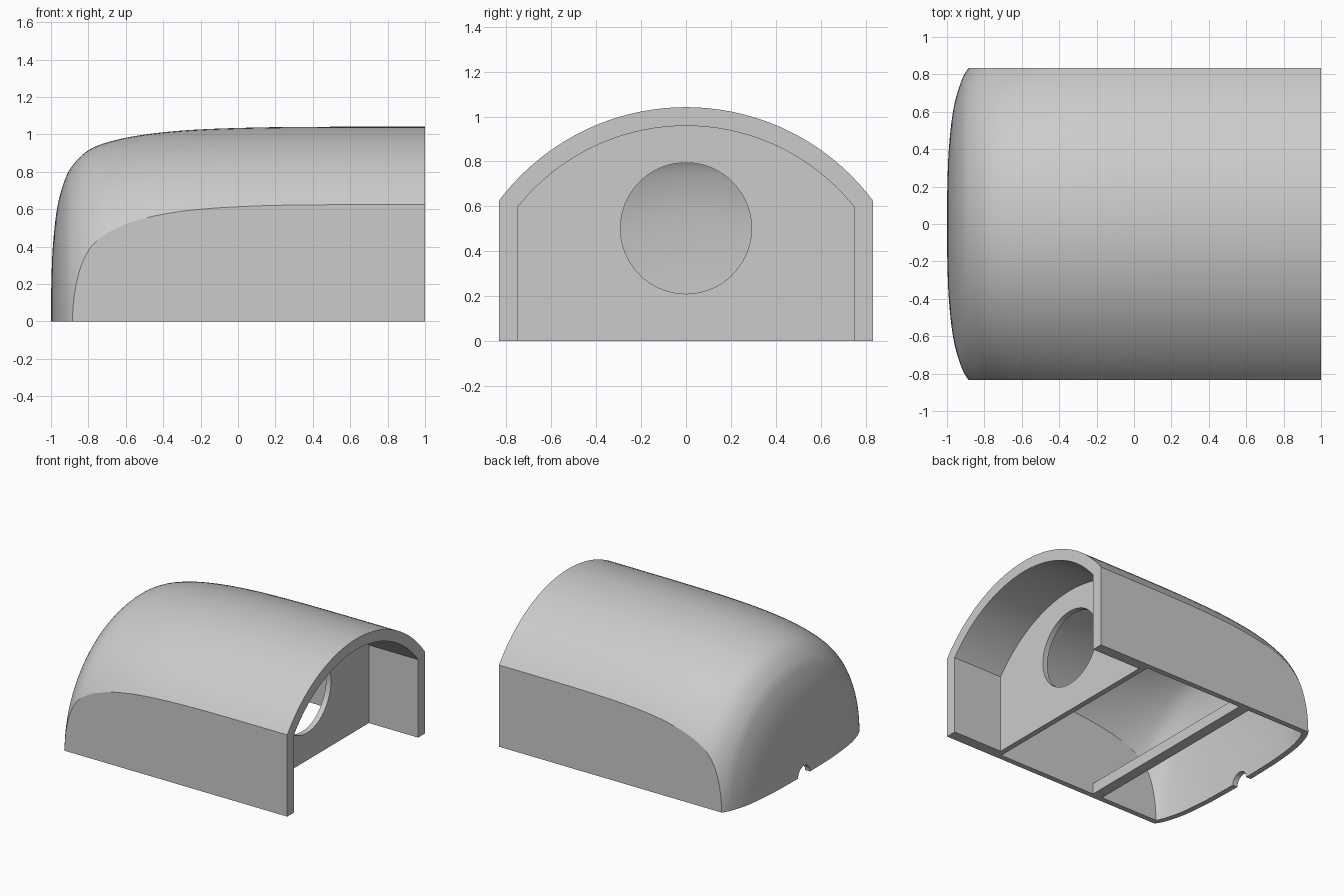
import bpy, bmesh, math
from mathutils import Vector, Matrix

cube = bpy.data.objects.get("Cube")
if cube:
    bpy.data.objects.remove(cube, do_unlink=True)

THIN = 0.0417
THICK = 2 * THIN
HALF_WIDTH = 0.833
BAY_START = 0.583

grey = bpy.data.materials.new("plain grey")
grey.use_nodes = True
grey.diffuse_color = (0.6, 0.6, 0.6, 1)
grey.node_tree.nodes["Principled BSDF"].inputs["Base Color"].default_value = (0.6, 0.6, 0.6, 1)


def make_object(name, bm):
    bmesh.ops.recalc_face_normals(bm, faces=bm.faces)
    mesh = bpy.data.meshes.new(name)
    bm.to_mesh(mesh)
    bm.free()
    mesh.materials.append(grey)
    obj = bpy.data.objects.new(name, mesh)
    bpy.context.collection.objects.link(obj)
    return obj


def box(name, low, high):
    bm = bmesh.new()
    low, high = Vector(low), Vector(high)
    size = Matrix.Diagonal((*(high - low), 1))
    bmesh.ops.create_cube(bm, size=1, matrix=Matrix.Translation((low + high) / 2) @ size)
    return make_object(name, bm)


def rod(name, radius, x, z, length):
    # Cylinder along the x axis
    bm = bmesh.new()
    place = Matrix.Translation((x, 0, z)) @ Matrix.Rotation(math.pi / 2, 4, 'Y')
    bmesh.ops.create_cone(bm, cap_ends=True, segments=128, radius1=radius,
                          radius2=radius, depth=length, matrix=place)
    return make_object(name, bm)


def lathe(name, profile):
    # Solid of revolution about the x axis
    bm = bmesh.new()
    verts = [bm.verts.new((x, 0, r)) for x, r in profile]
    edges = [bm.edges.new(pair) for pair in zip(verts, verts[1:])]
    bmesh.ops.spin(bm, geom=verts + edges, cent=(0, 0, 0), axis=(1, 0, 0),
                   angle=math.tau, steps=128)
    bmesh.ops.remove_doubles(bm, verts=bm.verts, dist=1e-5)
    return make_object(name, bm)


def combine(obj, other, operation):
    # Apply a boolean, then drop the second solid
    mod = obj.modifiers.new(operation, 'BOOLEAN')
    mod.operation, mod.solver, mod.object = operation, 'EXACT', other
    bpy.context.view_layer.update()
    graph = bpy.context.evaluated_depsgraph_get()
    mesh = bpy.data.meshes.new_from_object(obj.evaluated_get(graph))
    obj.modifiers.clear()
    obj.data = mesh
    bpy.data.objects.remove(other, do_unlink=True)


def smooth_curve(points, steps=6):
    # Catmull-Rom curve through the points
    pts = [Vector(p) for p in points]
    pts = [Vector((pts[1].x, -pts[1].y))] + pts + [2 * pts[-1] - pts[-2]]
    out = []
    for a, b, c, d in zip(pts, pts[1:], pts[2:], pts[3:]):
        for i in range(steps):
            t = i / steps
            out.append(b + (c - a) * t / 2 + (2 * a - 5 * b + 4 * c - d) * t**2 / 2
                       + (3 * b - a - 3 * c + d) * t**3 / 2)
    return out + [pts[-2]]


def inset(curve, depth):
    # Inner skin at an even distance from the outer one
    out = [curve[0] + Vector((depth, 0))]
    for before, p, after in zip(curve, curve[1:], curve[2:]):
        along = (after - before).normalized()
        out.append(p + Vector((along.y, -along.x)) * depth)
    return out


# Nose-to-tail profile: position along x, radius
outer = smooth_curve([(-1, 0), (-.998, .2), (-.99, .4), (-.968, .6), (-.932, .74),
                      (-.887, .83), (-.8, .915), (-.68, .963), (-.5, .999),
                      (-.25, 1.024), (.1, 1.037), (.5, 1.041), (1, 1.0417)])
inner = [p for p in inset(outer, THIN) if p.x < 0.5]

# Outer body with flat sides and an open base
shell = lathe("shell", outer + [Vector((1, 0))])
combine(shell, box("side_trim", (-2, -HALF_WIDTH, 0), (2, HALF_WIDTH, 2)), 'INTERSECT')

# Main chamber with thin walls, ending at the cross wall
chamber_end = BAY_START - THIN
inside = HALF_WIDTH - THIN
chamber = lathe("chamber", inner + [Vector((chamber_end, inner[-1].y)),
                                    Vector((chamber_end, 0))])
combine(chamber, box("chamber_trim", (-2, -inside, -.2), (2, inside, 2)), 'INTERSECT')
combine(shell, chamber, 'DIFFERENCE')

# Tail bay with thick walls, open at the end; the cross wall is left between
bay_side = HALF_WIDTH - THICK
bay = rod("bay", outer[-1].y - THICK, BAY_START + 0.5, 0, 1)
combine(bay, box("bay_trim", (0, -bay_side, -.2), (2, bay_side, 2)), 'INTERSECT')
combine(shell, bay, 'DIFFERENCE')

# Round hole in the cross wall and cable notch at the foot of the nose
combine(shell, rod("hole_cutter", 0.292, BAY_START, .502, 0.4), 'DIFFERENCE')
combine(shell, rod("notch_cutter", 0.072, -1, 0, 0.4), 'DIFFERENCE')

# Low bar across the base
rib = box("base_rib", (-.375, -inside, 0), (-.292, inside, THICK))

# Smooth the curved skin, keeping the edges crisp
for obj in (shell, rib):
    bpy.ops.object.select_all(action='DESELECT')
    obj.select_set(True)
    bpy.context.view_layer.objects.active = obj
    bpy.ops.object.shade_smooth_by_angle(angle=math.radians(25))
